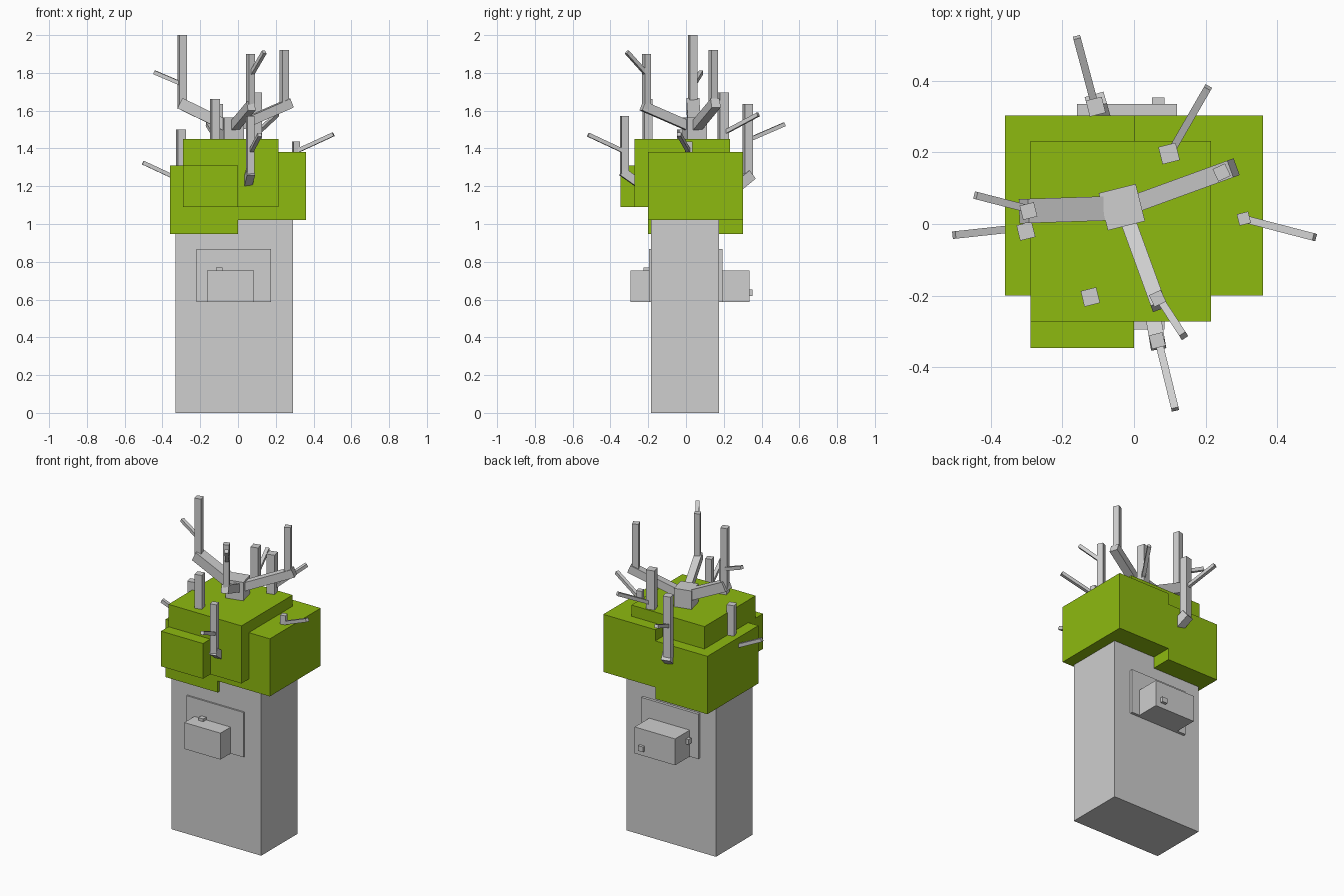
import bpy, bmesh, math
from mathutils import Vector, Matrix

if "Cube" in bpy.data.objects:
    bpy.data.objects.remove(bpy.data.objects["Cube"])


def material(name, rgb):
    m = bpy.data.materials.new(name)
    m.diffuse_color = (*rgb, 1.0)
    m.use_nodes = True
    m.node_tree.nodes["Principled BSDF"].inputs["Base Color"].default_value = m.diffuse_color
    return m


BARK = material("pale_grey_bark", (0.62, 0.62, 0.62))
LEAF = material("leaf_green", (0.27, 0.49, 0.005))


def cube_object(name, matrix, mat):
    """Unit cube placed by a matrix."""
    bm = bmesh.new()
    bmesh.ops.create_cube(bm, size=1.0, matrix=matrix)
    mesh = bpy.data.meshes.new(name)
    bm.to_mesh(mesh)
    bm.free()
    mesh.materials.append(mat)
    obj = bpy.data.objects.new(name, mesh)
    bpy.context.collection.objects.link(obj)
    return obj


def box(name, x, y, z, mat):
    """Box from its (min, max) span on each axis."""
    spans = (x, y, z)
    centre = Vector([(a + b) / 2 for a, b in spans])
    size = [b - a for a, b in spans]
    return cube_object(name, Matrix.Translation(centre) @ Matrix.Diagonal((*size, 1)), BARK if mat is None else mat)


def post(name, x, y, z0, z1, side, turn=14):
    """Upright square post, slightly turned about z."""
    m = (Matrix.Translation((x, y, (z0 + z1) / 2))
         @ Matrix.Rotation(math.radians(turn), 4, 'Z')
         @ Matrix.Diagonal((side, side, z1 - z0, 1)))
    return cube_object(name, m, BARK)


def beam(name, a, b, width, thick):
    """Square-cut beam from a to b, its width kept level."""
    a, b = Vector(a), Vector(b)
    along = (b - a).normalized()
    level = Vector((0, 0, 1)).cross(along).normalized()
    up = along.cross(level)
    rot = Matrix((along, level, up)).transposed().to_4x4()
    m = (Matrix.Translation((a + b) / 2) @ rot
         @ Matrix.Diagonal(((b - a).length, width, thick, 1)))
    return cube_object(name, m, BARK)


# Trunk
box("trunk", (-0.33, 0.29), (-0.185, 0.175), (0, 1.10), BARK)

# Blocky foliage
box("foliage_left", (-0.36, 0), (-0.2, 0.303), (0.948, 1.31), LEAF)
box("foliage_right", (0, 0.36), (-0.2, 0.303), (1.02, 1.38), LEAF)
box("foliage_top", (-0.29, 0.215), (-0.273, 0.232), (1.09, 1.45), LEAF)
box("foliage_front", (-0.29, 0), (-0.346, -0.2), (1.09, 1.31), LEAF)

# Shallow plates and boxes on both faces of the trunk
box("front_plate", (-0.22, 0.175), (-0.195, -0.18), (0.588, 0.868), BARK)
box("front_box", (-0.165, 0.085), (-0.295, -0.18), (0.588, 0.753), BARK)
box("front_box_nub", (-0.117, -0.083), (-0.225, -0.195), (0.74, 0.77), BARK)
box("back_plate", (-0.22, 0.175), (0.17, 0.192), (0.588, 0.868), BARK)
box("back_box", (-0.16, 0.12), (0.17, 0.336), (0.588, 0.753), BARK)
box("back_box_nub", (0.05, 0.085), (0.32, 0.353), (0.62, 0.652), BARK)
box("back_box_side_nub", (-0.177, -0.15), (0.20, 0.23), (0.68, 0.712), BARK)

# Crown hub and its three rising limbs
post("crown_hub", -0.034, 0.047, 1.40, 1.565, 0.107)
HUB = (-0.03, 0.045, 1.505)
beam("limb_left", HUB, (-0.308, 0.036, 1.64), 0.068, 0.06)
beam("limb_right", HUB, (0.278, 0.157, 1.64), 0.05, 0.05)
beam("limb_front", HUB, (0.07, -0.23, 1.625), 0.043, 0.05)
post("limb_left_post", -0.295, 0.036, 1.62, 2.0, 0.041)
post("limb_right_post", 0.245, 0.144, 1.61, 1.922, 0.038, 25)
post("limb_front_post", 0.066, -0.208, 1.61, 1.90, 0.036, 25)

# Posts growing straight out of the foliage
post("stub_front_left", -0.122, -0.204, 1.40, 1.662, 0.045)
post("stub_back_right", 0.098, 0.197, 1.40, 1.695, 0.05)
post("stub_right", 0.307, 0.015, 1.34, 1.437, 0.033)
post("stub_left", -0.302, -0.02, 1.25, 1.50, 0.044)

# Elbowed posts at front and back
beam("front_elbow", (0.052, -0.25, 1.215), (0.067, -0.338, 1.277), 0.043, 0.045)
post("front_elbow_post", 0.065, -0.326, 1.26, 1.573, 0.039)
beam("back_elbow", (-0.085, 0.27, 1.20), (-0.107, 0.346, 1.262), 0.055, 0.055)
post("back_elbow_post", -0.107, 0.328, 1.24, 1.635, 0.046)

# Thin twigs
twigs = {
    "limb_left": ((-0.295, 0.042, 1.74), (-0.443, 0.08, 1.803)),
    "limb_front": ((0.072, -0.21, 1.795), (0.139, -0.313, 1.91)),
    "back_right": ((0.105, 0.205, 1.485), (0.207, 0.382, 1.58)),
    "right": ((0.305, 0.015, 1.383), (0.505, -0.037, 1.475)),
    "left": ((-0.31, -0.01, 1.235), (-0.503, -0.031, 1.325)),
    "front_elbow": ((0.068, -0.325, 1.383), (0.115, -0.518, 1.473)),
    "back_elbow": ((-0.11, 0.335, 1.447), (-0.16, 0.522, 1.528)),
}
for name, (a, b) in twigs.items():
    beam("twig_" + name, a, b, 0.021, 0.021)
